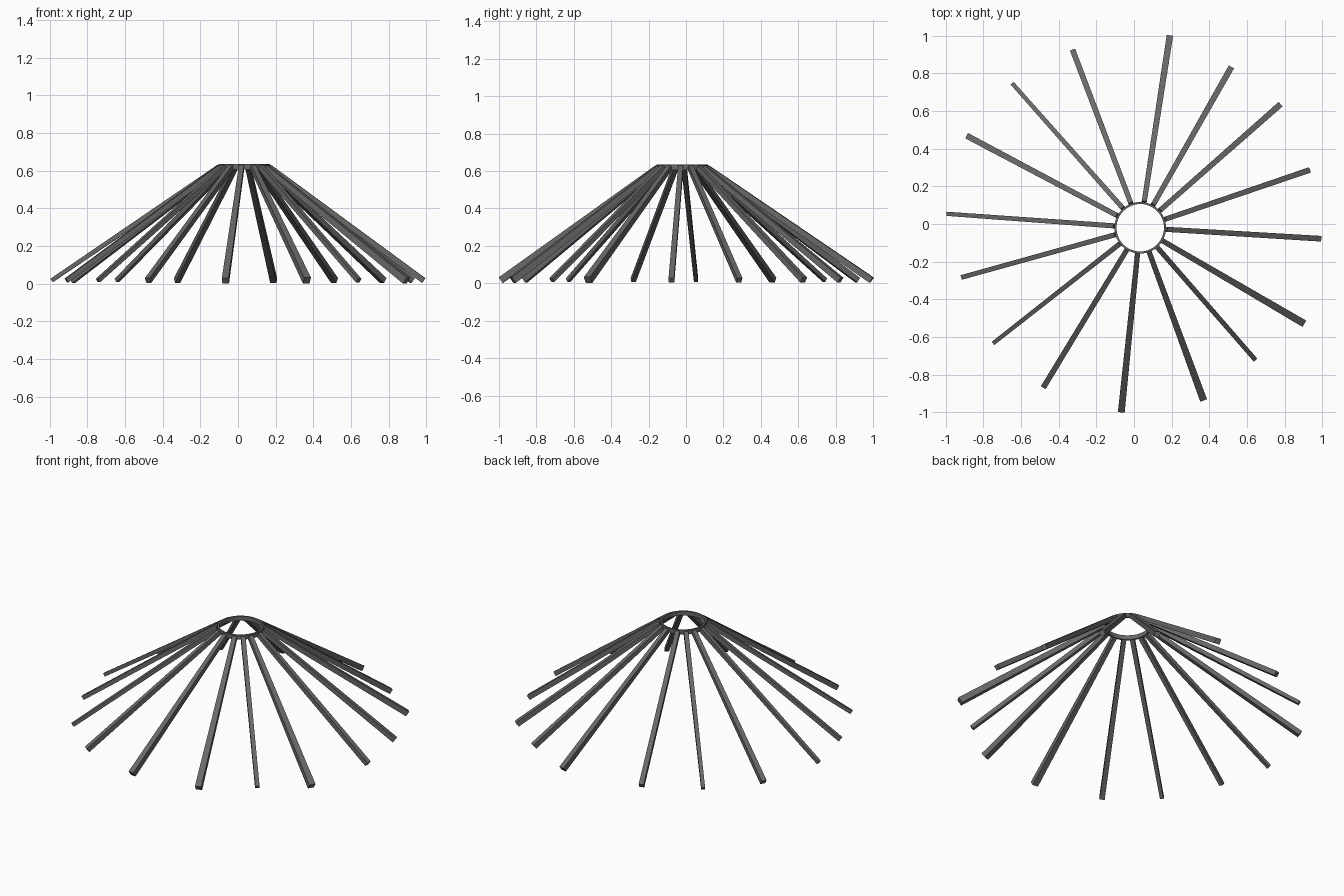
import bpy, bmesh
from math import cos, sin, pi
from mathutils import Vector, Matrix

if "Cube" in bpy.data.objects:
    bpy.data.objects.remove(bpy.data.objects["Cube"])

CX, CY = 0.033, -0.02      # ring centre
R_OUT, R_IN = 0.137, 0.126
Z_TOP, Z_LOW = 0.635, 0.607

grey = bpy.data.materials.new("dark_grey")
grey.diffuse_color = (0.14, 0.14, 0.14, 1)
grey.use_nodes = True
grey.node_tree.nodes["Principled BSDF"].inputs["Base Color"].default_value = grey.diffuse_color


def make_object(name, bm):
    bmesh.ops.recalc_face_normals(bm, faces=bm.faces)
    mesh = bpy.data.meshes.new(name)
    bm.to_mesh(mesh)
    bm.free()
    mesh.materials.append(grey)
    obj = bpy.data.objects.new(name, mesh)
    bpy.context.collection.objects.link(obj)
    return obj


# crown ring: thin-walled band
bm = bmesh.new()
n = 48
profile = [(R_IN, Z_LOW), (R_OUT, Z_LOW), (R_OUT, Z_TOP), (R_IN, Z_TOP)]
rows = [[bm.verts.new((CX + r * cos(2 * pi * i / n), CY + r * sin(2 * pi * i / n), z))
         for r, z in profile] for i in range(n)]
for i in range(n):
    a, b = rows[i], rows[(i + 1) % n]
    for k in range(4):
        m = (k + 1) % 4
        bm.faces.new((a[k], b[k], b[m], a[m]))
ring = make_object("crown_ring", bm)
ring.data.shade_smooth()
ring.data.set_sharp_from_angle(angle=0.6)


def pole(name, tip_x, tip_y, half_low, half_top=0.0135):
    """Tapered square roof pole, flat side up, from the ring to its outer tip."""
    d = Vector((tip_x - CX, tip_y - CY, 0)).normalized()
    top = Vector((CX, CY, 0)) + d * (R_OUT - 0.001) + Vector((0, 0, 0.619))
    low = Vector((tip_x, tip_y, 0.017)) - d * half_low * 0.3
    axis = (low - top).normalized()
    side = Vector((-d.y, d.x, 0))
    up = side.cross(axis)
    bm = bmesh.new()
    loops = []
    for centre, h in ((top, half_top), (low, half_low)):
        loops.append([bm.verts.new(centre + side * sx * h + up * sy * h)
                      for sx, sy in ((-1, -1), (1, -1), (1, 1), (-1, 1))])
    for loop in loops:
        bm.faces.new(loop)
    for k in range(4):
        m = (k + 1) % 4
        bm.faces.new((loops[0][k], loops[0][m], loops[1][m], loops[1][k]))
    make_object(name, bm)


# roof poles: outer tip x, y and half width at the foot
poles = [
    (0.19, 0.997, 0.017), (0.515, 0.83, 0.016), (0.775, 0.633, 0.016),
    (0.93, 0.286, 0.015), (0.99, -0.078, 0.015), (0.9, -0.527, 0.0195),
    (0.643, -0.72, 0.0125), (0.368, -0.932, 0.019), (-0.067, -0.995, 0.018),
    (-0.48, -0.866, 0.015), (-0.746, -0.632, 0.011), (-0.914, -0.283, 0.0125),
    (-0.993, 0.054, 0.011), (-0.885, 0.467, 0.016), (-0.645, 0.745, 0.011),
    (-0.325, 0.922, 0.015),
]
for i, (x, y, h) in enumerate(poles):
    pole(f"roof_pole_{i + 1:02d}", x, y, h)
